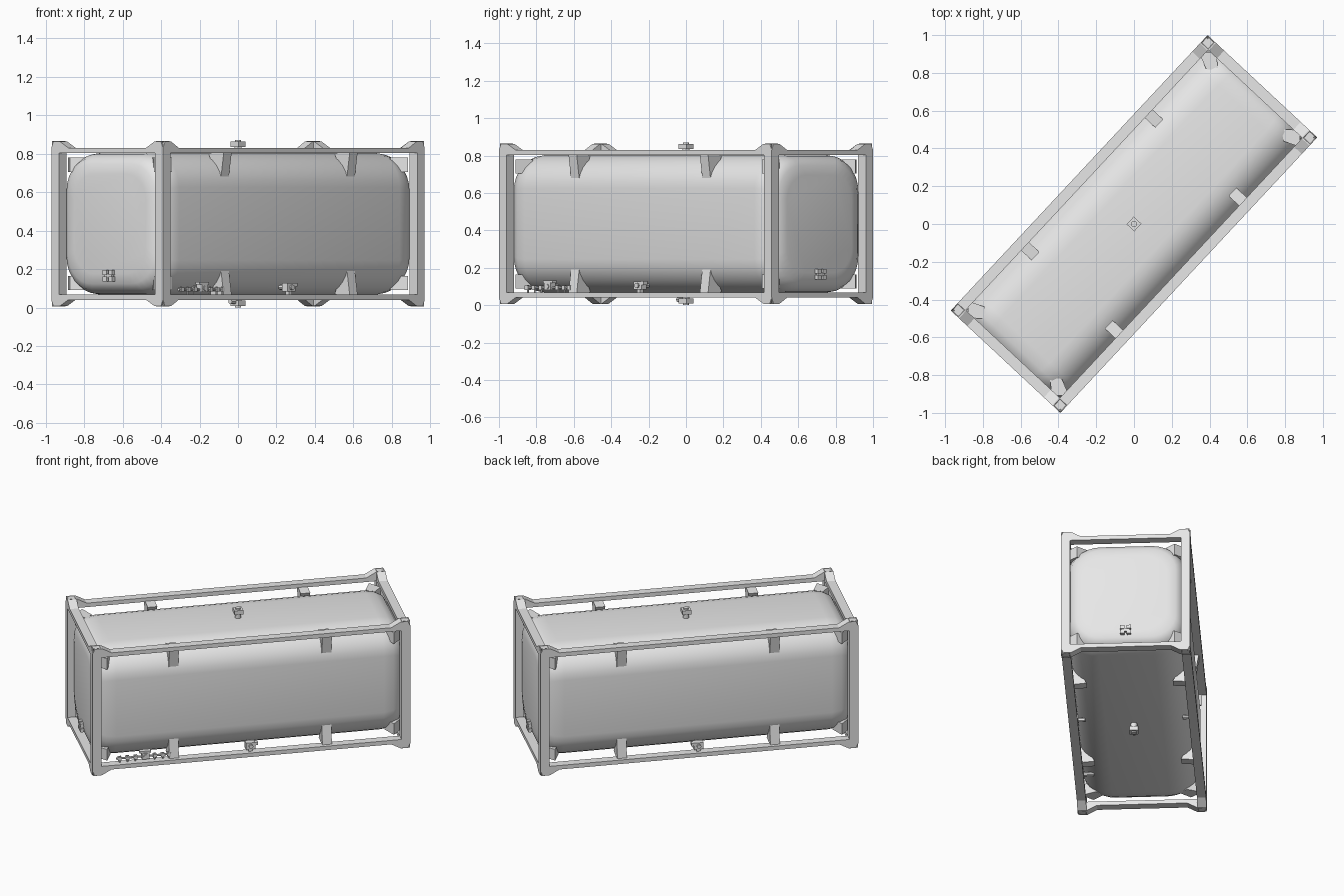
import bpy, bmesh, math
from mathutils import Matrix, Vector

cube = bpy.data.objects.get("Cube")
if cube:
    bpy.data.objects.remove(cube, do_unlink=True)

TURN = Matrix.Rotation(math.radians(47), 4, 'Z')   # long axis runs diagonally
L, W, MID = 0.997, 0.397, 0.435                    # half length, half width, mid height
RAIL = 0.056

grey = bpy.data.materials.new("light_grey")
grey.use_nodes = True
grey.diffuse_color = (0.8, 0.8, 0.8, 1)
grey.node_tree.nodes["Principled BSDF"].inputs["Base Color"].default_value = (0.8, 0.8, 0.8, 1)


def finish(name, bm):
    bmesh.ops.recalc_face_normals(bm, faces=bm.faces)
    mesh = bpy.data.meshes.new(name)
    bm.to_mesh(mesh)
    bm.free()
    mesh.materials.append(grey)
    obj = bpy.data.objects.new(name, mesh)
    bpy.context.collection.objects.link(obj)
    obj.matrix_world = TURN
    return obj


def add_box(bm, centre, size):
    m = Matrix.Translation(centre) @ Matrix.Diagonal((*size, 1))
    return bmesh.ops.create_cube(bm, size=1, matrix=m)["verts"]


def add_prism(bm, points, place, low, high):
    """Extrude a 2D outline from low to high; place maps (a, b, depth) to a position."""
    rings = [[bm.verts.new(place(a, b, d)) for a, b in points] for d in (low, high)]
    n = len(points)
    bm.faces.new(rings[0])
    bm.faces.new(rings[1])
    for i in range(n):
        j = (i + 1) % n
        bm.faces.new((rings[0][i], rings[0][j], rings[1][j], rings[1][i]))


def add_rod(bm, a, b, radius, sides=8):
    a, b = Vector(a), Vector(b)
    d = b - a
    m = Matrix.Translation((a + b) / 2) @ d.to_track_quat('Z', 'Y').to_matrix().to_4x4()
    bmesh.ops.create_cone(bm, cap_ends=True, segments=sides, radius1=radius,
                          radius2=radius, depth=d.length, matrix=m)


# Tank: rounded box section, lofted with softly dished ends
def section(inset):
    hw, hz = 0.365 - inset, 0.37 - inset
    rw, rz = 0.19 - inset * 0.4, 0.18 - inset * 0.4
    ring = []
    for q, (sy, sz) in enumerate(((1, 1), (-1, 1), (-1, -1), (1, -1))):
        for k in range(8):
            t = math.radians(90 * q + 90 * k / 7)
            ring.append((sy * (hw - rw) + rw * math.cos(t), MID + sz * (hz - rz) + rz * math.sin(t)))
    return ring


bm = bmesh.new()
ends = [(0.84, 0), (0.9, 0.008), (0.945, 0.028), (0.966, 0.058), (0.975, 0.11)]
stations = [(-x, i) for x, i in reversed(ends)] + ends
rings = [[bm.verts.new((x, y, z)) for y, z in section(i)] for x, i in stations]
for r0, r1 in zip(rings, rings[1:]):
    for i in range(len(r0)):
        j = (i + 1) % len(r0)
        bm.faces.new((r0[i], r0[j], r1[j], r1[i]))
bm.faces.new(rings[0])
bm.faces.new(rings[-1])
tank = finish("tank", bm)
for p in tank.data.polygons:
    p.use_smooth = True


# Rails with raised gussets at both ends
def rail_outline(half, s):
    top = [(-half, 0.395), (-half + 0.015, 0.428), (-half + 0.06, 0.428), (-half + 0.12, 0.395)]
    top += [(-a, h) for a, h in reversed(top)]
    return [(a, MID + s * h) for a, h in top + [(half, 0.368), (-half, 0.368)]]


for s, level in ((1, "top"), (-1, "bottom")):
    for side, label in ((1, "left"), (-1, "right")):
        bm = bmesh.new()
        add_prism(bm, rail_outline(L, s), lambda a, b, d: (a, d, b),
                  side * W, side * (W - RAIL))
        finish(f"{level}_{label}_side_rail", bm)
    for end, label in ((1, "back"), (-1, "front")):
        bm = bmesh.new()
        add_prism(bm, rail_outline(W, s), lambda a, b, d: (d, a, b),
                  end * L, end * (L - RAIL))
        finish(f"{level}_{label}_end_rail", bm)

# Corner posts, hollow-faced corner blocks and diagonal tank mounts
posts, blocks, mounts = bmesh.new(), bmesh.new(), bmesh.new()
for x in (-1, 1):
    for y in (-1, 1):
        cx, cy = x * (L - RAIL / 2), y * (W - RAIL / 2)
        add_box(posts, (cx, cy, MID), (RAIL, RAIL, 0.79))
        for s in (-1, 1):
            add_box(blocks, (cx, cy, MID + s * 0.405), (0.05, 0.05, 0.05))
            corner = [(x * 0.96, y * 0.30), (x * 0.90, y * 0.37),
                      (x * 0.86, y * 0.28), (x * 0.90, y * 0.23)]
            add_prism(mounts, corner, lambda a, b, d: (a, b, d),
                      MID + s * 0.27, MID + s * 0.345)
finish("corner_posts", posts)
inset = bmesh.ops.inset_individual(blocks, faces=blocks.faces[:], thickness=0.014, depth=-0.008)
finish("corner_blocks", blocks)
finish("end_tank_mounts", mounts)

# Triangular brackets joining the side rails to the tank
bm = bmesh.new()
for x in (-0.48, 0.48):
    for y in (-1, 1):
        for s in (-1, 1):
            tri = [(y * 0.375, MID + s * 0.375), (y * 0.355, MID + s * 0.245),
                   (y * 0.33, MID + s * 0.245), (y * 0.265, MID + s * 0.365)]
            add_prism(bm, tri, lambda a, b, d: (d, a, b), x - 0.03, x + 0.03)
finish("side_brackets", bm)

# Manhole fitting on top and outlet fitting below
for s, name in ((1, "top_fitting"), (-1, "bottom_fitting")):
    bm = bmesh.new()
    add_rod(bm, (0, 0, MID + s * 0.36), (0, 0, MID + s * 0.41), 0.02, 12)
    add_box(bm, (0, 0, MID + s * 0.413), (0.055, 0.055, 0.028))
    add_rod(bm, (0, 0, MID + s * 0.42), (0, 0, MID + s * 0.435), 0.016, 12)
    if s < 0:
        add_rod(bm, (-0.06, 0, 0.03), (0, 0, 0.03), 0.013)
    finish(name, bm)

# Small couplings low on each end
bm = bmesh.new()
for x in (-1, 1):
    add_rod(bm, (x * 0.96, 0, 0.165), (x * 0.99, 0, 0.165), 0.012)
    for y in (-0.02, 0.02):
        for z in (0.148, 0.182):
            add_box(bm, (x * 0.985, y, z), (0.022, 0.026, 0.024))
    add_box(bm, (x * 0.983, 0, 0.165), (0.014, 0.05, 0.016))
finish("end_couplings", bm)

# Couplings at the middle of each long side
bm = bmesh.new()
for y in (-1, 1):
    add_box(bm, (0, y * 0.36, 0.105), (0.06, 0.04, 0.045))
    add_box(bm, (0.035, y * 0.365, 0.118), (0.02, 0.03, 0.02))
    add_rod(bm, (0, y * 0.30, 0.105), (0, y * 0.39, 0.105), 0.014)
    add_box(bm, (0, y * 0.36, 0.075), (0.025, 0.025, 0.025))
finish("side_couplings", bm)

# Valve manifold on the right side
bm = bmesh.new()
add_rod(bm, (-0.84, -0.36, 0.093), (-0.5, -0.36, 0.093), 0.007)
for x in (-0.82, -0.77, -0.72, -0.6, -0.55, -0.51):
    add_box(bm, (x, -0.36, 0.093), (0.022, 0.026, 0.022))
    add_rod(bm, (x, -0.36, 0.065), (x, -0.36, 0.108), 0.005, 6)
add_box(bm, (-0.66, -0.36, 0.1), (0.045, 0.04, 0.04))
add_box(bm, (-0.66, -0.36, 0.126), (0.07, 0.03, 0.014))
add_rod(bm, (-0.66, -0.28, 0.1), (-0.66, -0.385, 0.1), 0.013)
finish("valve_manifold", bm)
